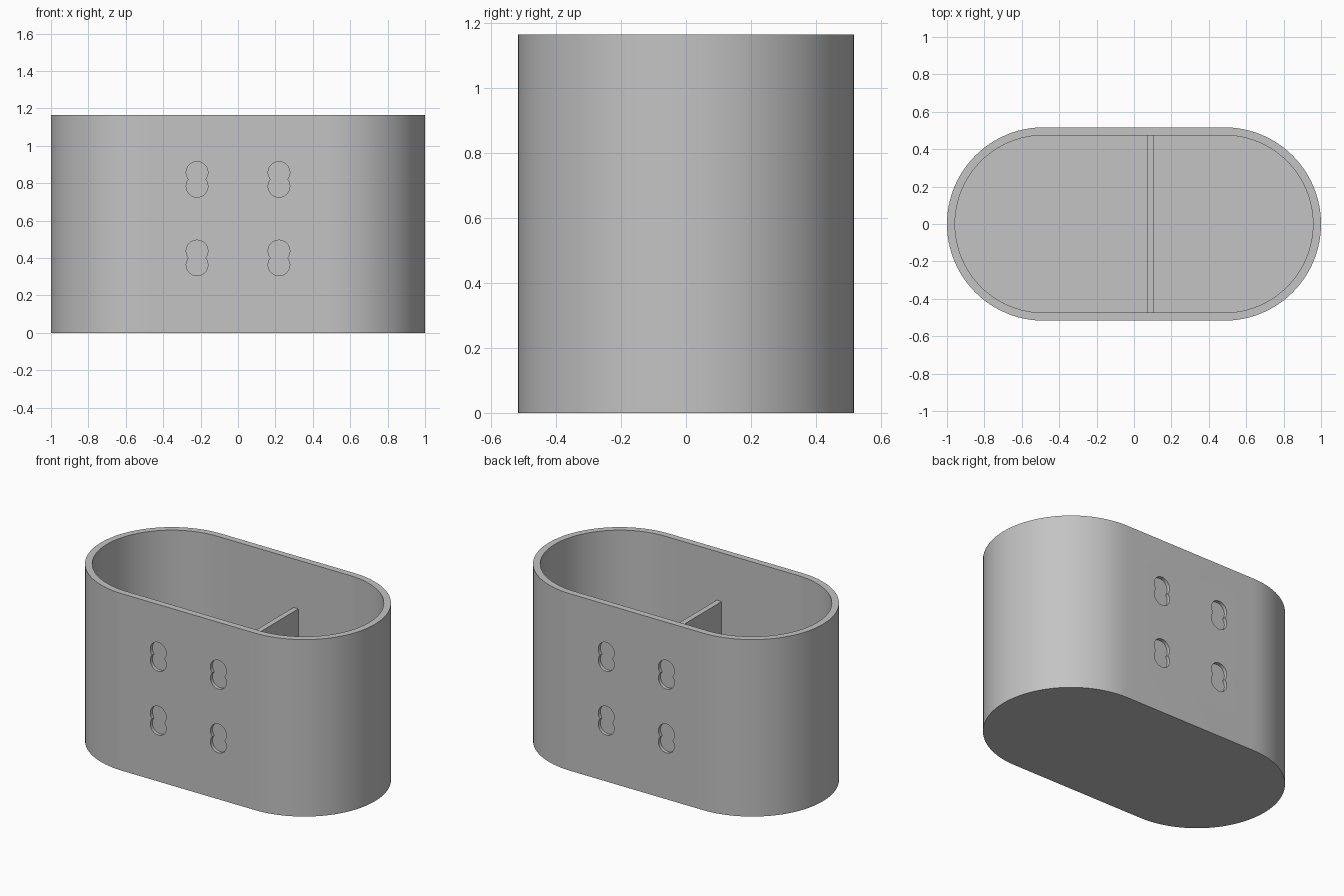
import bpy
import bmesh
import math

cube = bpy.data.objects.get("Cube")
if cube:
    bpy.data.objects.remove(cube, do_unlink=True)

HEIGHT, RADIUS, WALL = 1.165, 0.517, 0.043
CENTRE = 1 - RADIUS          # centre of each rounded end
POCKET_DEPTH = 0.022

grey = bpy.data.materials.new("plain_grey")
grey.use_nodes = True
colour = (0.55, 0.55, 0.55, 1)
grey.diffuse_color = colour
grey.node_tree.nodes["Principled BSDF"].inputs["Base Color"].default_value = colour


def arc(cx, cy, r, start, end, steps):
    return [(cx + r * math.cos(start + (end - start) * i / steps),
             cy + r * math.sin(start + (end - start) * i / steps))
            for i in range(steps + 1)]


def loft(bm, rings):
    """Skin closed rings in order and cap both ends."""
    loops = [[bm.verts.new(p) for p in ring] for ring in rings]
    for a, b in zip(loops, loops[1:]):
        for i in range(len(a)):
            j = (i + 1) % len(a)
            bm.faces.new((a[i], a[j], b[j], b[i]))
    bm.faces.new(loops[0][::-1])
    bm.faces.new(loops[-1])


def make_object(name, bm):
    bmesh.ops.recalc_face_normals(bm, faces=bm.faces)
    mesh = bpy.data.meshes.new(name)
    bm.to_mesh(mesh)
    bm.free()
    mesh.materials.append(grey)
    obj = bpy.data.objects.new(name, mesh)
    bpy.context.collection.objects.link(obj)
    return obj


def stadium(r, z):
    h = math.pi / 2
    pts = arc(CENTRE, 0, r, -h, h, 48) + arc(-CENTRE, 0, r, h, 3 * h, 48)
    return [(x, y, z) for x, y in pts]


# Open container with rounded ends, a rim and a floor
bm = bmesh.new()
inner = RADIUS - WALL
loft(bm, [stadium(RADIUS, 0), stadium(RADIUS, HEIGHT),
          stadium(inner, HEIGHT), stadium(inner, WALL)])
body = make_object("container", bm)

# Double-circle pockets on the front and back walls
r, half = 0.058, 0.037
waist = math.asin(half / r)
outline = (arc(0, half, r, -waist, math.pi + waist, 28)
           + arc(0, -half, r, math.pi - waist, 2 * math.pi + waist, 28)[1:-1])
bm = bmesh.new()
for side in (-1, 1):
    for px in (-0.219, 0.219):
        for pz in (0.4, 0.82):
            loft(bm, [[(px + x, side * y, pz + z) for x, z in outline]
                      for y in (RADIUS - POCKET_DEPTH, RADIUS + 0.1)])
cutter = make_object("pocket_cutter", bm)
cutter.hide_render = True

bpy.context.view_layer.objects.active = body
cut = body.modifiers.new("pockets", "BOOLEAN")
cut.operation = "DIFFERENCE"
cut.solver = "EXACT"
cut.object = cutter
bpy.ops.object.modifier_apply(modifier=cut.name)
bpy.data.objects.remove(cutter, do_unlink=True)

# Cross wall inside the container
bm = bmesh.new()
bmesh.ops.create_cube(bm, size=1)
low, top = WALL, 0.845
for v in bm.verts:
    v.co = (0.09 + v.co.x * 0.035, v.co.y * 2 * inner,
            (low + top) / 2 + v.co.z * (top - low))
make_object("divider", bm)

# Smooth the rounded ends, keep rims and pockets crisp
bpy.ops.object.select_all(action="DESELECT")
body.select_set(True)
bpy.context.view_layer.objects.active = body
bpy.ops.object.shade_smooth_by_angle(angle=math.radians(30))
